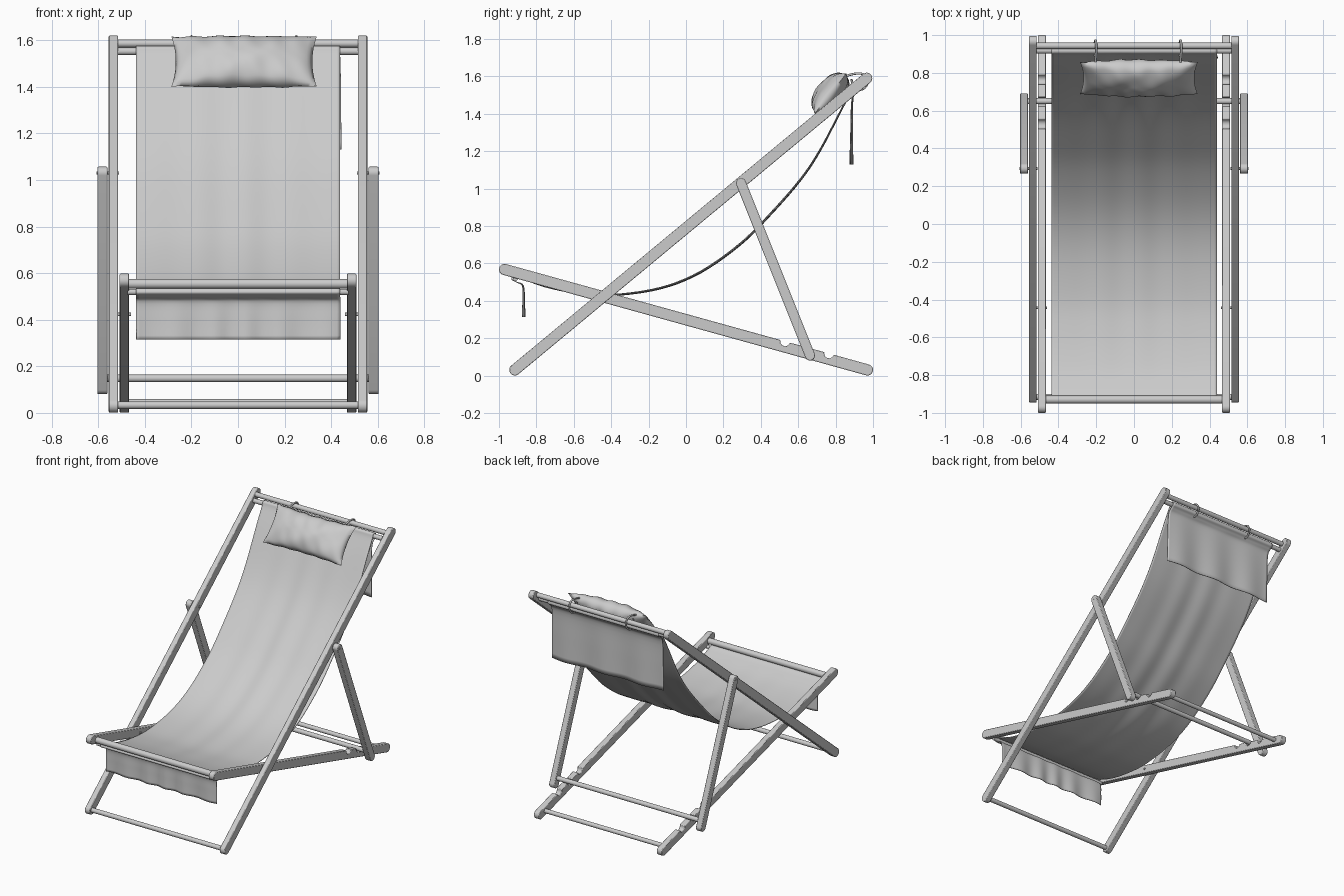
import bpy, bmesh, math
from mathutils import Vector

if "Cube" in bpy.data.objects:
    bpy.data.objects.remove(bpy.data.objects["Cube"])


def finish(bm, name, angle=35):
    bmesh.ops.recalc_face_normals(bm, faces=bm.faces)
    me = bpy.data.meshes.new(name)
    bm.to_mesh(me)
    bm.free()
    ob = bpy.data.objects.new(name, me)
    bpy.context.collection.objects.link(ob)
    bpy.ops.object.select_all(action='DESELECT')
    ob.select_set(True)
    bpy.context.view_layer.objects.active = ob
    bpy.ops.object.shade_smooth_by_angle(angle=math.radians(angle))
    return ob


def rail(name, a, b, x0, x1, r=0.03, notches=(), nr=0.026):
    """Round-ended slat between (y, z) points a and b, from x0 to x1."""
    a, b = Vector(a), Vector(b)
    length = (b - a).length
    d = (b - a).normalized()
    n = Vector((-d.y, d.x))
    prof = []
    for i in range(13):                       # far end
        t = -math.pi / 2 + math.pi * i / 12
        prof.append((length + r * math.cos(t), r * math.sin(t)))
    for y in sorted(notches, reverse=True):   # half-round seats in the top edge
        u = (y - a.x + n.x * -r) / d.x
        for i in range(11):
            t = -math.pi * i / 10
            prof.append((u + nr * math.cos(t), r + nr * math.sin(t)))
    for i in range(13):                       # near end
        t = math.pi / 2 + math.pi * i / 12
        prof.append((r * math.cos(t), r * math.sin(t)))
    bm = bmesh.new()
    vs = []
    for u, v in prof:
        p = a + d * u + n * v
        vs.append(bm.verts.new((x0, p.x, p.y)))
    f = bm.faces.new(vs)
    ext = bmesh.ops.extrude_face_region(bm, geom=[f])
    bmesh.ops.translate(bm, vec=(x1 - x0, 0, 0),
                        verts=[v for v in ext['geom'] if isinstance(v, bmesh.types.BMVert)])
    ob = finish(bm, name)
    bev = ob.modifiers.new("bevel", 'BEVEL')
    bev.width, bev.segments = 0.004, 2
    bev.limit_method, bev.angle_limit = 'ANGLE', math.radians(50)
    return ob


def rod(name, y, z, x0, x1, r):
    bm = bmesh.new()
    bmesh.ops.create_cone(bm, cap_ends=True, segments=24, radius1=r, radius2=r, depth=x1 - x0)
    for v in bm.verts:
        v.co = Vector((v.co.z + (x0 + x1) / 2, v.co.x + y, v.co.y + z))
    return finish(bm, name)


def spline(pts, steps):
    """Catmull-Rom samples through 2D points."""
    p = [Vector(q) for q in pts]
    p = [2 * p[0] - p[1]] + p + [2 * p[-1] - p[-2]]
    out = []
    for i in range(1, len(p) - 2):
        for k in range(steps):
            t = k / steps
            out.append(0.5 * (2 * p[i] + (p[i + 1] - p[i - 1]) * t
                              + (2 * p[i - 1] - 5 * p[i] + 4 * p[i + 1] - p[i + 2]) * t * t
                              + (3 * p[i] - p[i - 1] - 3 * p[i + 1] + p[i + 2]) * t ** 3))
    return out + [p[-2]]


# wooden frames: back frame, seat frame and rear struts
for s, side in ((-1, "left"), (1, "right")):
    rail("back_rail_" + side, (-0.915, 0.031), (0.966, 1.59), s * 0.515, s * 0.555)
    rail("seat_rail_" + side, (-0.97, 0.568), (0.97, 0.031), s * 0.467, s * 0.508,
         notches=(0.53, 0.648, 0.765))
    rail("strut_" + side, (0.294, 1.03), (0.663, 0.108), s * 0.561, s * 0.604, r=0.027)
    # pivot bolts
    for nm, y, z, a, b in (("frame_bolt_", -0.444, 0.423, 0.46, 0.53),
                           ("strut_bolt_", 0.294, 1.03, 0.51, 0.607)):
        x = sorted((s * a, s * b))
        rod(nm + side, y, z, x[0], x[1], 0.007)

# cross bars
rod("top_bar", 0.943, 1.586, -0.52, 0.52, 0.017)
rod("top_clamp_bar", 0.918, 1.552, -0.52, 0.52, 0.016)
rod("front_bar", -0.93, 0.554, -0.475, 0.475, 0.021)
rod("front_clamp_bar", -0.912, 0.519, -0.475, 0.475, 0.013)
rod("foot_bar", -0.915, 0.033, -0.52, 0.52, 0.016)
rod("rear_bar", 0.925, 0.044, -0.475, 0.475, 0.015)
rod("strut_bar", 0.65, 0.148, -0.565, 0.565, 0.016)

# sling fabric, from the front flap over both clamp bars to the back flap
path = spline([(-0.868, 0.315), (-0.868, 0.40), (-0.872, 0.48), (-0.905, 0.50), (-0.932, 0.517),
               (-0.912, 0.537), (-0.87, 0.518), (-0.75, 0.475), (-0.58, 0.442), (-0.39, 0.431),
               (-0.136, 0.468), (0.077, 0.553), (0.29, 0.703), (0.45, 0.862), (0.61, 1.045),
               (0.717, 1.205), (0.835, 1.43), (0.893, 1.535), (0.908, 1.569), (0.93, 1.568),
               (0.937, 1.545), (0.915, 1.527), (0.89, 1.48), (0.886, 1.30), (0.884, 1.13)], 5)
NX = 60
bm = bmesh.new()
rows = []
for j, p in enumerate(path):
    q0, q1 = path[max(j - 1, 0)], path[min(j + 1, len(path) - 1)]
    t = (q1 - q0).normalized()
    n = Vector((-t.y, t.x))
    front = max(0, 1 - j / 15)                # how far down each flap
    back = max(0, (j - 105) / 15)
    body = max(0, math.sin(math.pi * min(max((j - 30) / 60, 0), 1)))
    row = []
    for i in range(NX + 1):
        x = -0.437 + 0.876 * i / NX
        w = 0.007 * front * math.sin(x * 38 + math.sin(x * 9))
        w += 0.008 * back * math.sin(x * 21 + 1)
        w += 0.005 * body * math.sin(x * 30 + 0.5) * math.exp(-(x * 4) ** 2)
        edge = 0.012 * back * (x > 0) * x
        row.append(bm.verts.new((x + edge, p.x + n.x * w, p.y + n.y * w)))
    rows.append(row)
for r0, r1 in zip(rows, rows[1:]):
    for i in range(NX):
        bm.faces.new((r0[i], r0[i + 1], r1[i + 1], r1[i]))
sling = finish(bm, "sling_fabric", 60)
sol = sling.modifiers.new("thickness", 'SOLIDIFY')
sol.thickness, sol.offset = 0.005, 0

# head pillow: two bulged sheets joined along a pinched seam
C, A, B, T = Vector((0.026, 0.772, 1.508)), 0.312, 0.137, 0.075
up = Vector((0, 0.62, 0.785))
out = Vector((0, -0.785, 0.62))
NU, NV = 48, 24
bm = bmesh.new()
for s in (-1, 1):
    grid = []
    for i in range(NU + 1):
        u = -1 + 2 * i / NU
        col = []
        for j in range(NV + 1):
            v = -1 + 2 * j / NV
            h = T * max(0, (1 - u * u) * (1 - v * v)) ** 0.5
            h *= 1 + 0.10 * abs(v) * math.sin(u * 17 + v * 2) + 0.05 * math.sin(u * 7 - v * 4)
            x = u * A * (1 - 0.06 * (1 - v * v))
            y = v * B * (1 - 0.07 * (1 - u * u) + 0.012 * math.sin(u * 16))
            co = C + Vector((x, 0, 0)) + up * y + out * (s * h)
            col.append(bm.verts.new(co))
        grid.append(col)
    for i in range(NU):
        for j in range(NV):
            bm.faces.new((grid[i][j], grid[i + 1][j], grid[i + 1][j + 1], grid[i][j + 1]))
bmesh.ops.remove_doubles(bm, verts=bm.verts, dist=0.0005)
finish(bm, "head_pillow", 75)

# cords looping from the pillow around the top bars
loop = [(0.84, 1.597), (0.90, 1.618), (0.955, 1.614), (0.978, 1.575), (0.955, 1.533),
        (0.915, 1.525), (0.89, 1.55), (0.885, 1.585)]
for x, side in ((-0.205, "left"), (0.245, "right")):
    cu = bpy.data.curves.new("pillow_cord_" + side, 'CURVE')
    cu.dimensions = '3D'
    cu.bevel_depth, cu.bevel_resolution, cu.resolution_u = 0.006, 2, 6
    sp = cu.splines.new('NURBS')
    sp.points.add(len(loop) - 1)
    for k, (y, z) in enumerate(loop):
        sp.points[k].co = (x + 0.006 * math.sin(k), y, z, 1)
    sp.use_endpoint_u = True
    sp.order_u = 3
    ob = bpy.data.objects.new("pillow_cord_" + side, cu)
    bpy.context.collection.objects.link(ob)
